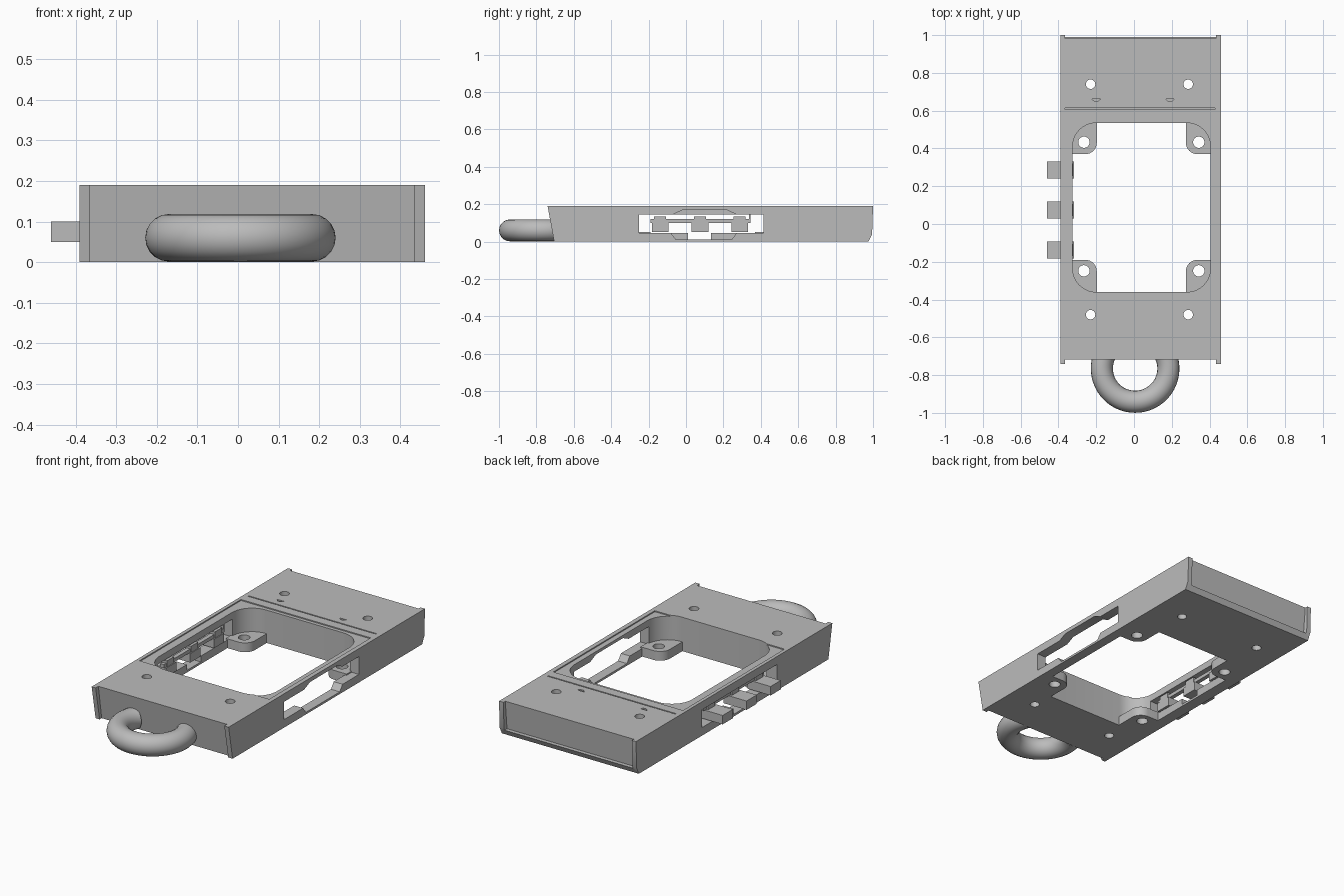
import bpy, bmesh, math

cube = bpy.data.objects.get("Cube")
if cube:
    bpy.data.objects.remove(cube, do_unlink=True)

grey = bpy.data.materials.new("plain_grey")
grey.use_nodes = True
grey.diffuse_color = (0.5, 0.5, 0.5, 1)
grey.node_tree.nodes["Principled BSDF"].inputs["Base Color"].default_value = (0.5, 0.5, 0.5, 1)


def prism(name, axis, pts, lo, hi):
    """Extrude a 2D outline along x (outline in y, z) or z (outline in x, y)."""
    bm = bmesh.new()
    place = (lambda a, b: (lo, a, b)) if axis == "x" else (lambda a, b: (a, b, lo))
    face = bm.faces.new([bm.verts.new(place(*p)) for p in pts])
    new = bmesh.ops.extrude_face_region(bm, geom=[face])["geom"]
    step = (hi - lo, 0, 0) if axis == "x" else (0, 0, hi - lo)
    bmesh.ops.translate(bm, vec=step, verts=[v for v in new if isinstance(v, bmesh.types.BMVert)])
    bmesh.ops.recalc_face_normals(bm, faces=bm.faces)
    mesh = bpy.data.meshes.new(name)
    bm.to_mesh(mesh)
    bm.free()
    mesh.materials.append(grey)
    ob = bpy.data.objects.new(name, mesh)
    bpy.context.collection.objects.link(ob)
    return ob


def rect(a0, a1, b0, b1):
    return [(a0, b0), (a1, b0), (a1, b1), (a0, b1)]


def circle(x, y, r, n=32):
    return [(x + r * math.cos(i * math.tau / n), y + r * math.sin(i * math.tau / n)) for i in range(n)]


def rounded(x0, x1, y0, y1, r, n=10):
    pts = []
    for k, (cx, cy) in enumerate([(x1 - r, y1 - r), (x0 + r, y1 - r), (x0 + r, y0 + r), (x1 - r, y0 + r)]):
        for i in range(n + 1):
            a = (k + i / n) * math.pi / 2
            pts.append((cx + r * math.cos(a), cy + r * math.sin(a)))
    return pts


def select(ob):
    bpy.ops.object.select_all(action="DESELECT")
    ob.select_set(True)
    bpy.context.view_layer.objects.active = ob


def cut(target, axis, pts, lo, hi):
    cutter = prism("cutter", axis, pts, lo, hi)
    cutter.hide_render = True
    mod = target.modifiers.new("cut", "BOOLEAN")
    mod.operation, mod.solver, mod.object = "DIFFERENCE", "EXACT", cutter
    select(target)
    bpy.ops.object.modifier_apply(modifier=mod.name)
    bpy.data.objects.remove(cutter, do_unlink=True)


H = 0.19
X0, X1 = -0.39, 0.46

# Main body with slanted front and chamfered back
body = prism("body", "x", [(-0.705, 0), (0.975, 0), (0.995, 0.04), (1, H), (-0.74, H)], X0, X1)

# Recessed end faces between the side flanges
cut(body, "x", [(-0.8, -0.05), (-0.679, -0.05), (-0.724, 0.24), (-0.8, 0.24)], -0.365, 0.433)
cut(body, "x", [(1.1, 0.03), (0.968, 0.03), (0.988, 0.24), (1.1, 0.24)], -0.365, 0.433)

# Shallow rim and central opening
cut(body, "z", rect(-0.37, 0.435, -0.345, 0.555), H - 0.006, 0.3)
cut(body, "z", rounded(-0.325, 0.405, -0.36, 0.535, 0.125), -0.1, 0.3)

# Side windows
cut(body, "x", [(-0.25, 0.045), (-0.08, 0.045), (-0.055, 0.012), (0.245, 0.012), (0.27, 0.045),
                (0.415, 0.045), (0.415, 0.145), (0.27, 0.145), (0.22, 0.168), (-0.02, 0.168),
                (-0.07, 0.145), (-0.25, 0.145)], 0.38, 0.5)
cut(body, "x", [(-0.25, 0.045), (0.01, 0.045), (0.01, 0.012), (0.135, 0.012), (0.135, 0.045),
                (0.415, 0.045), (0.415, 0.145), (-0.25, 0.145)], -0.45, -0.3)

# Screw holes, slit and small notches in the top
for x in (-0.23, 0.287):
    for y in (0.74, -0.48):
        cut(body, "z", circle(x, y, 0.025), -0.1, 0.3)
cut(body, "z", rect(-0.365, 0.43, 0.607, 0.614), H - 0.012, 0.3)
for x in (-0.2, 0.19):
    cut(body, "z", [(x - 0.023, 0.662), (x - 0.008, 0.648), (x + 0.008, 0.648), (x + 0.023, 0.662)], H - 0.012, 0.3)

# Corner tabs with screw holes
tabs = []
for side, x0, x1, hx in (("right", -0.335, -0.197, -0.265), ("left", 0.275, 0.415, 0.343)):
    for end, y0, y1, hy in (("front", -0.37, -0.19, -0.248), ("back", 0.37, 0.545, 0.433)):
        # Round only the corner that points into the opening
        r, n = 0.06, 8
        sx, sy = (1 if side == "right" else -1), (1 if end == "front" else -1)
        ox, ix = (x0, x1) if sx > 0 else (x1, x0)
        oy, iy = (y0, y1) if sy > 0 else (y1, y0)
        pts = [(ox, oy), (ix, oy)]
        for i in range(n + 1):
            a = i / n * math.pi / 2
            pts.append((ix - sx * r * (1 - math.cos(a)), iy - sy * r * (1 - math.sin(a))))
        pts.append((ox, iy))
        tab = prism(f"{end}_{side}_tab", "z", pts, 0, 0.052)
        cut(tab, "z", circle(hx, hy, 0.03), -0.1, 0.2)
        tabs.append(tab)

# Side buttons, their top nubs and the strip linking them
for i, y in enumerate((-0.138, 0.075, 0.287)):
    prism(f"button_{i + 1}", "x", rect(y - 0.045, y + 0.045, 0.05, 0.1), -0.46, -0.318)
    prism(f"button_nub_{i + 1}", "x", rect(y - 0.032, y + 0.032, 0.1, 0.135), -0.36, -0.322)
prism("button_strip", "x", rect(-0.19, 0.345, 0.1, 0.12), -0.35, -0.326)
prism("strip_post", "x", rect(0.337, 0.345, 0.1, 0.15), -0.35, -0.326)

# Carrying ring swept along an arc into the front face
curve = bpy.data.curves.new("ring", "CURVE")
curve.dimensions = "3D"
curve.bevel_depth, curve.bevel_resolution, curve.use_fill_caps = 0.0585, 8, True
spline = curve.splines.new("POLY")
steps = 48
spline.points.add(steps)
for i, p in enumerate(spline.points):
    a = math.radians(-205 + 230 * i / steps)
    p.co = (0.006 + 0.176 * math.cos(a), -0.765 + 0.176 * math.sin(a), 0.06, 1)
curve.materials.append(grey)
ring = bpy.data.objects.new("ring", curve)
bpy.context.collection.objects.link(ring)
select(ring)
bpy.ops.object.convert(target="MESH")

# Smooth the round surfaces, keeping hard edges
for ob in [body, bpy.context.view_layer.objects.active] + tabs:
    select(ob)
    bpy.ops.object.shade_smooth_by_angle(angle=math.radians(30))
